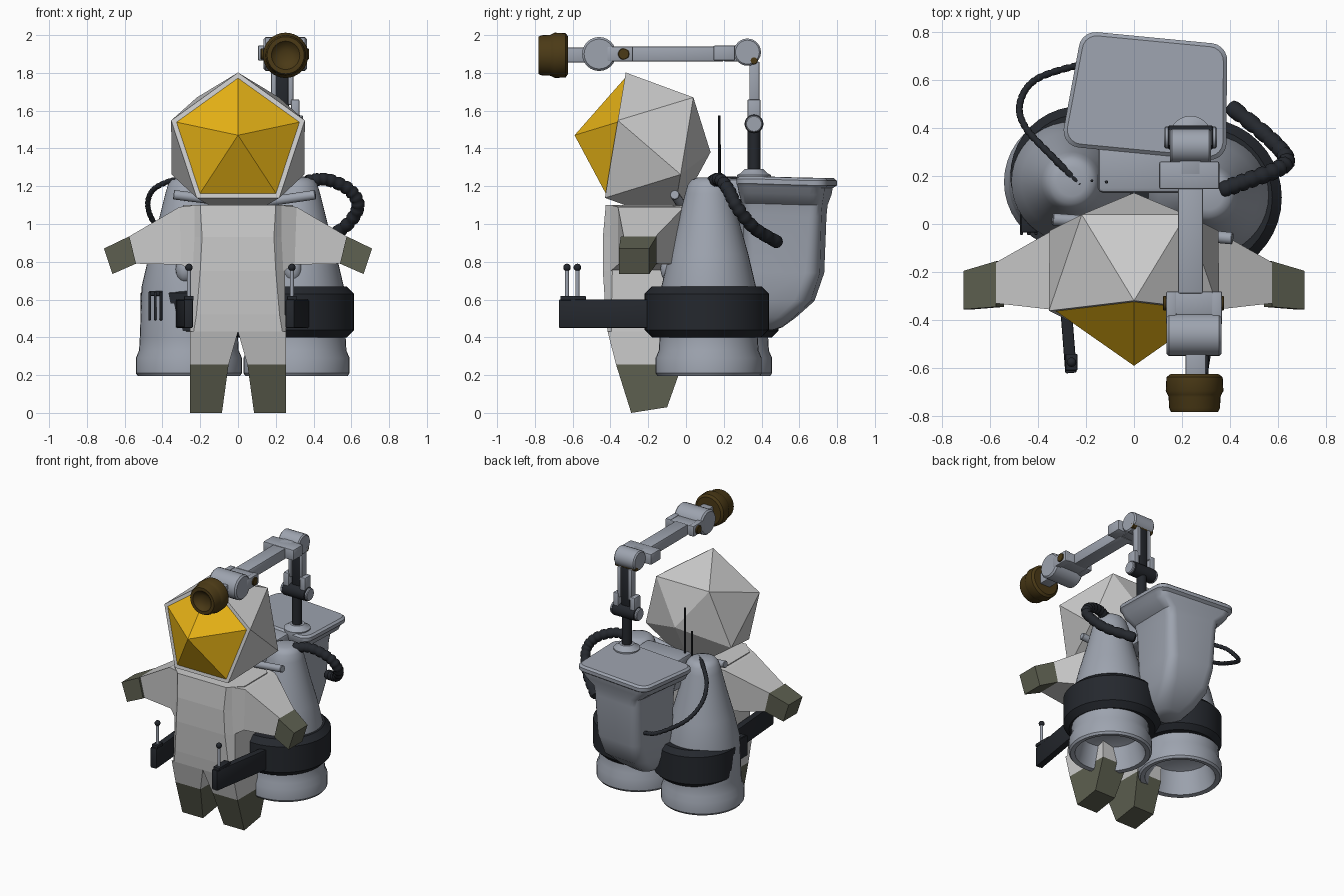
import bpy, bmesh, math
from mathutils import Vector, Matrix

if "Cube" in bpy.data.objects:
    bpy.data.objects.remove(bpy.data.objects["Cube"])


def mat(name, *c):
    m = bpy.data.materials.new(name)
    m.diffuse_color = (*c, 1)
    m.use_nodes = True
    m.node_tree.nodes["Principled BSDF"].inputs["Base Color"].default_value = m.diffuse_color
    return m


STEEL = mat("pack_steel", .34, .37, .43)
DARK = mat("dark_rubber", .018, .021, .027)
GOLD = mat("visor_gold", .80, .45, .008)
BROWN = mat("lamp_bronze", .07, .042, .008)
OLIVE = mat("boot_olive", .11, .115, .08)


def finish(name, bm, m=None, smooth=True):
    bmesh.ops.recalc_face_normals(bm, faces=bm.faces)
    for f in bm.faces:
        f.smooth = smooth
    for e in bm.edges:
        e.smooth = smooth and e.calc_face_angle(3) < math.radians(35)
    me = bpy.data.meshes.new(name)
    bm.to_mesh(me)
    bm.free()
    if m:
        me.materials.append(m)
    ob = bpy.data.objects.new(name, me)
    bpy.context.collection.objects.link(ob)
    return ob


def loft(name, rings, m=None, smooth=False, caps=True, bevel=0):
    bm = bmesh.new()
    vs = [[bm.verts.new(p) for p in r] for r in rings]
    n = len(vs[0])
    for a, b in zip(vs, vs[1:]):
        for i in range(n):
            bm.faces.new((a[i], a[(i + 1) % n], b[(i + 1) % n], b[i]))
    if caps:
        bm.faces.new(vs[0])
        bm.faces.new(vs[-1])
    if bevel:
        bmesh.ops.bevel(bm, geom=bm.edges[:], offset=bevel, segments=2, affect='EDGES', profile=.5)
    return finish(name, bm, m, smooth)


def lathe(name, prof, loc, m, axis=(0, 0, 1), n=40):
    # profile is (radius, distance along axis)
    q = Vector(axis).to_track_quat('Z', 'Y')
    return loft(name, [[Vector(loc) + q @ Vector((r * math.cos(2 * math.pi * i / n), r * math.sin(2 * math.pi * i / n), t))
                        for i in range(n)] for r, t in prof], m, True)


def rod(name, p, q, r, m, n=24):
    d = Vector(q) - Vector(p)
    c = min(r * .12, d.length * .2)
    return lathe(name, [(r - c, 0), (r, c), (r, d.length - c), (r - c, d.length)], p, m, d, n)


def box(name, x0, x1, y0, y1, z0, z1, m, bevel=.008):
    return loft(name, [[(x0, y0, z), (x1, y0, z), (x1, y1, z), (x0, y1, z)] for z in (z0, z1)], m, True, True, bevel)


def hose(name, pts, r, m, ribs):
    # smooth path with a stepped radius that makes the ribs
    P = [Vector(p) for p in pts]
    P = [2 * P[0] - P[1]] + P + [2 * P[-1] - P[-2]]
    cu = bpy.data.curves.new(name, 'CURVE')
    cu.dimensions = '3D'
    cu.bevel_depth = r
    cu.bevel_resolution = 3
    cu.use_fill_caps = True
    total = ribs * 4
    sp = cu.splines.new('POLY')
    sp.points.add(total)
    for k in range(total + 1):
        u = k / total * (len(pts) - 1)
        i = min(int(u), len(pts) - 2)
        t = u - i
        a, b, c, d = P[i:i + 4]
        v = .5 * (2 * b + (c - a) * t + (2 * a - 5 * b + 4 * c - d) * t * t + (3 * b - a - 3 * c + d) * t ** 3)
        sp.points[k].co = (*v, 1)
        sp.points[k].radius = .85 if k % 4 == 0 else 1.05
    cu.materials.append(m)
    ob = bpy.data.objects.new(name, cu)
    bpy.context.collection.objects.link(ob)


# helmet: flattened, tilted icosahedron, open pentagon at the front filled by the visor
UP = Vector((0, .164, .986))


def pent(c, r, off):
    return [Vector(c) + r * (math.sin(a) * Vector((1, 0, 0)) + math.cos(a) * UP)
            for a in (math.radians(off + 72 * k) for k in range(5))]


fc, bc = (0, -.38, 1.435), (0, -.01, 1.375)
bm = bmesh.new()
F = [bm.verts.new(p) for p in pent(fc, .372, 0)]
B = [bm.verts.new(p) for p in pent(bc, .37, 36)]
R = [bm.verts.new(p) for p in pent(fc, .342, 0)]
apex = bm.verts.new((0, .13, 1.38))
for i in range(5):
    j = (i + 1) % 5
    bm.faces.new((F[i], F[j], B[i]))
    bm.faces.new((F[j], B[j], B[i]))
    bm.faces.new((B[i], B[j], apex))
    bm.faces.new((F[i], F[j], R[j], R[i]))
finish("helmet", bm, None, False)
bm = bmesh.new()
R = [bm.verts.new(p) for p in pent(fc, .342, 0)]
tip = bm.verts.new((0, -.59, 1.47))
for i in range(5):
    bm.faces.new((R[i], R[(i + 1) % 5], tip))
bm.faces.new(R)
finish("visor", bm, GOLD, False)


# suit torso: chamfered sections
def section(z, hw, yf, yb, c=.07):
    return [(-hw + c, yf, z), (hw - c, yf, z), (hw, yf + c, z), (hw, yb - c, z),
            (hw - c, yb, z), (-hw + c, yb, z), (-hw, yb - c, z), (-hw, yf + c, z)]


loft("suit_torso", [section(*s) for s in ((.43, .255, -.415, -.02, .02), (.52, .25, -.425, -.01, .03), (.75, .25, -.44, 0, .05),
                                         (.93, .26, -.44, .02), (1.1, .29, -.425, .02, .09))])

# legs, boots, arms and gloves, mirrored
for s, side in ((1, "right"), (-1, "left")):
    def leg(xi, xo, yf, yb, zf, zb):
        return [(s * xi, yf, zf), (s * xo, yf, zf), (s * xo, yb, zb), (s * xi, yb, zb)]
    top, mid, low = leg(0, .255, -.415, -.02, .43, .43), leg(.05, .255, -.37, -.02, .255, .255), leg(.085, .255, -.29, -.10, 0, .03)
    loft(side + "_leg", [top, mid])
    loft(side + "_boot", [mid, low], OLIVE)

    def cuff(xt, zt, xb, zb, yf, yb):
        return [(s * xt, yf, zt), (s * xt, yb, zt), (s * xb, yb, zb), (s * xb, yf, zb)]
    sh, el = cuff(.22, 1.1, .24, .75, -.40, 0), cuff(.31, 1.09, .30, .785, -.36, -.01)
    wr, hd = cuff(.575, .935, .54, .79, -.33, -.16), cuff(.71, .87, .67, .735, -.31, -.20)
    loft(side + "_arm", [sh, el, wr])
    loft(side + "_glove", [cuff(.575, .935, .54, .79, -.345, -.155), cuff(.71, .87, .665, .735, -.355, -.195)], OLIVE)

# thruster bells with hollow nozzles, straps, and front bumps
bell = [(.12, .39), (.2, .36), (.238, .2), (.27, .195), (.281, .21), (.281, .29), (.264, .33), (.26, .4), (.25, .67),
        (.21, .84), (.165, 1.0), (.125, 1.16), (.11, 1.21), (.09, 1.235), (.06, 1.245)]
lathe("right_thruster", bell, (.31, .12, 0), STEEL)
lathe("left_thruster", bell, (-.26, .175, 0), STEEL)
for nm, x, y, r in (("right", .285, .11, .33), ("left", -.225, .2, .29)):
    rod(nm + "_strap", (x, y, .4), (x, y, .67), r, DARK, 40)
ball = [(math.sin(a) + 1e-4, -math.cos(a)) for a in (math.pi * k / 10 for k in range(11))]
for nm, x, y in (("right", .29, -.085), ("left", -.28, -.045)):
    lathe(nm + "_bump", [(r * .05, t * .07) for r, t in ball], (x, y, .76), STEEL, n=16)
for k in range(3):
    x = -.475 + .03 * k
    box("strap_rib", x, x + .014, -.045, .06, .49, .64, DARK, .003)
box("strap_buckle", -.47, -.40, -.035, .05, .62, .645, DARK, .003)

# backpack tank and flared lid, turned slightly with the pack
PACK = Matrix.Translation((.025, .148, 0)) @ Matrix.Rotation(math.radians(-5.5), 4, 'Z')


def rounded(z, hf, hb, y0, y1, r):
    out = []
    for cx, cy, a0 in ((hb - r, y1 - r, 0), (r - hb, y1 - r, 90), (r - hf, y0 + r, 180), (hf - r, y0 + r, 270)):
        for k in range(6):
            a = math.radians(a0 + 18 * k)
            out.append(PACK @ Vector((cx + r * math.cos(a), cy + r * math.sin(a), z - .03 * (cy - .2))))
    return out


loft("tank", [rounded(*t) for t in (
    (.44, .07, .06, .2, .31, .05), (.455, .11, .10, .18, .36, .07), (.51, .155, .145, .17, .43, .08), (.6, .19, .18, .17, .525, .08),
    (.75, .20, .19, .17, .575, .07), (1.05, .21, .20, .17, .585, .06), (1.11, .225, .21, .165, .59, .06),
    (1.165, .31, .28, .155, .605, .07), (1.20, .325, .295, .15, .61, .07), (1.215, .34, .31, .145, .63, .07),
    (1.24, .34, .31, .145, .63, .07), (1.253, .325, .295, .16, .615, .06))], STEEL, True)
box("pack_neck", -.15, .22, .13, .36, 1.02, 1.24, STEEL, .02)

# shoulder struts
rod("right_strut", (.10, -.03, 1.11), (.41, -.06, 1.155), .025, STEEL)
rod("left_strut", (-.06, 0, 1.12), (-.34, .02, 1.155), .025, STEEL)

# control arms with joysticks
for nm, a, b, j in (("right", (.36, -.15), (.275, -.67), (.285, -.63)), ("left", (-.31, 0), (-.262, -.62), (-.26, -.575))):
    d = (Vector(b) - Vector(a)).normalized()
    w = Vector((-d.y, d.x)) * .024
    pts = [Vector(a) + w, Vector(b) + w, Vector(b) - w, Vector(a) - w]
    loft(nm + "_control_arm", [[(*p, z) for p in pts] for z in (.45, .6)], DARK, True, True, .006)
    x, y = j
    box(nm + "_stick_base", x - .025, x + .025, y - .035, y + .065 * (nm == "right") + .035, .595, .62, DARK, .005)
    rod(nm + "_stick", (x, y, .61), (x, y, .76), .011, STEEL, 12)
    lathe(nm + "_stick_knob", [(r * .02, t * .02) for r, t in ball], (x, y, .77), DARK, n=12)

# antennas
rod("tall_antenna", (-.115, .175, 1.2), (-.115, .175, 1.575), .007, DARK, 10)
rod("short_antenna", (-.175, .18, 1.1), (-.175, .18, 1.42), .006, DARK, 10)

# hoses
hose("thick_hose", [(.36, .14, 1.225), (.47, .18, 1.235), (.59, .225, 1.18), (.635, .27, 1.09),
                    (.56, .36, .98), (.40, .49, .90)], .034, DARK, 15)
hose("thin_hose", [(-.21, .15, 1.23), (-.33, .27, 1.235), (-.45, .40, 1.18), (-.475, .5, 1.08),
                   (-.41, .6, .97), (-.23, .66, .86), (-.12, .66, .83)], .014, DARK, 30)

# lamp arm: pedestal and lower joint
X = .235
lathe("arm_collar", [(.09, 0), (.09, .02), (.07, .03), (.05, .05)], (X, .36, 1.24), STEEL, n=28)
rod("arm_post", (X, .36, 1.25), (X, .36, 1.5), .034, DARK)
rod("lower_joint", (X - .095, .36, 1.53), (X + .095, .36, 1.53), .05, DARK)
for s in (-1, 1):
    rod("lower_joint_cap", (X + s * .07, .36, 1.53), (X + s * .11, .36, 1.53), .045, STEEL)
    box("lower_fork", X + s * .068 - .022, X + s * .068 + .022, .325, .395, 1.53, 1.66, STEEL)
    box("upper_fork", X + s * .045 - .014, X + s * .045 + .014, .335, .39, 1.63, 1.86, STEEL)
box("lower_link", X - .035, X + .035, .345, .38, 1.55, 1.86, DARK)
rod("shoulder_pin", (X - .085, .36, 1.865), (X + .085, .36, 1.865), .02, BROWN, 16)

# lamp arm: shoulder, boom and elbow
rod("shoulder_joint", (X - .085, .325, 1.91), (X + .085, .325, 1.91), .072, STEEL)
box("shoulder_bracket", X - .045, X + .045, .2, .34, 1.86, 1.945, STEEL)
box("boom_yoke", X - .13, X + .12, .145, .26, 1.865, 1.945, STEEL)
box("boom", X - .052, X + .052, -.29, .2, 1.86, 1.94, STEEL)
for s in (-1, 1):
    box("elbow_fork", X + .015 + s * .095 - .022, X + .015 + s * .095 + .022, -.42, -.28, 1.86, 1.94, STEEL)
box("elbow_block", X - .09, X + .12, -.38, -.28, 1.865, 1.935, STEEL)
rod("elbow_bolt", (X - .115, -.33, 1.9), (X + .14, -.33, 1.9), .03, BROWN, 20)
rod("elbow_joint", (X - .1, -.46, 1.9), (X + .13, -.46, 1.9), .09, STEEL, 24)
box("lamp_neck", X - .02, X + .065, -.66, -.5, 1.855, 1.935, STEEL)

# lamp head with dished face
lathe("lamp_head", [(.10, 0), (.117, .012), (.12, .07), (.112, .085), (.108, .095), (.106, .14), (.098, .157), (.075, .157),
                    (.06, .14), (.03, .125)], (.252, -.625, 1.893), BROWN, (0, -1, 0), 32)
